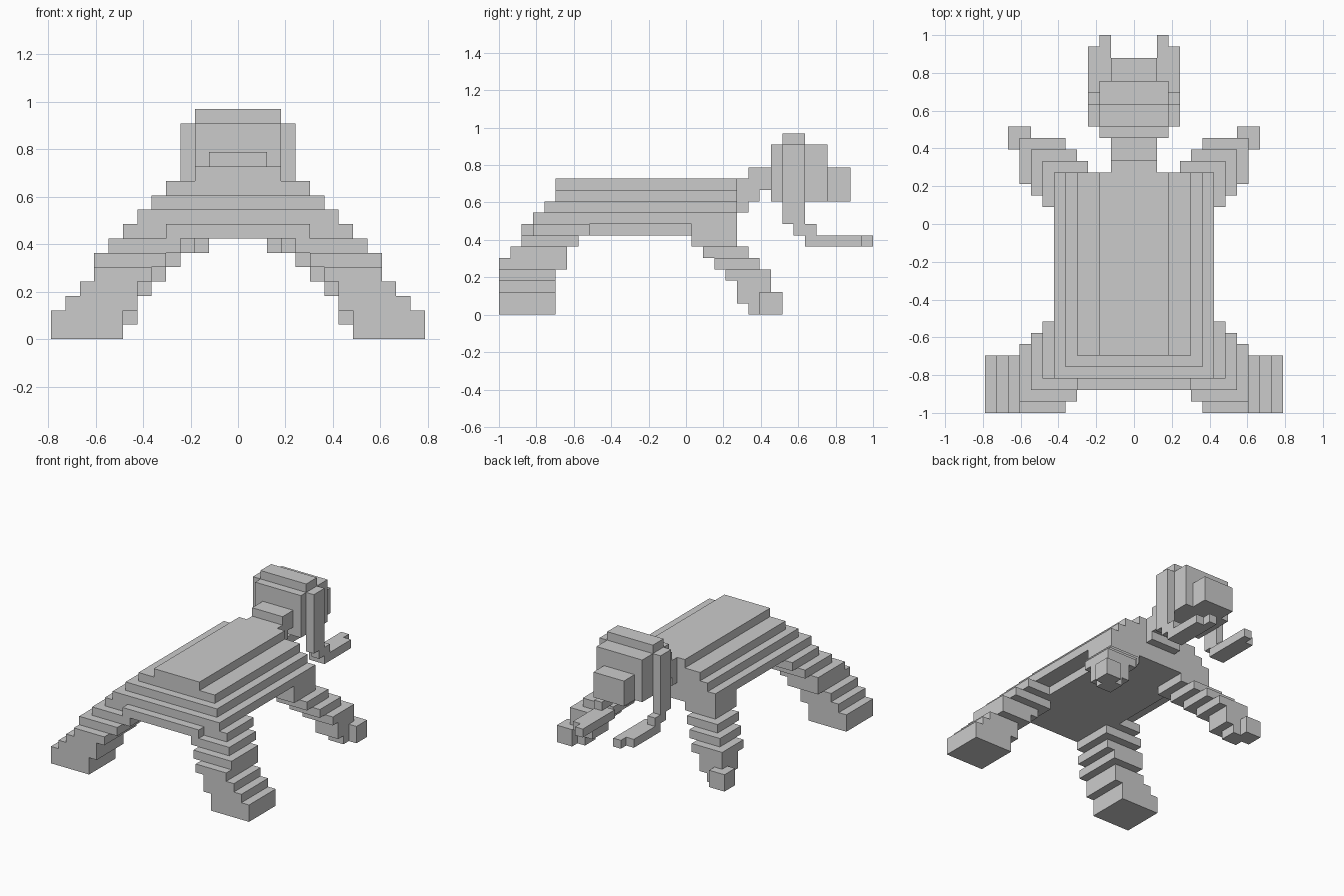
import bpy, bmesh

if "Cube" in bpy.data.objects:
    bpy.data.objects.remove(bpy.data.objects["Cube"])

U = 2 / 33  # size of one block; the model is 33 blocks long


def blocks(name, boxes, mirror=False):
    """Join boxes given in block units: x0, x1, y0, y1, z0, z1 (y counted from the front)."""
    bm = bmesh.new()
    for x0, x1, y0, y1, z0, z1 in boxes:
        verts = bmesh.ops.create_cube(bm, size=1)["verts"]
        for v in verts:
            v.co = ((x0 + (v.co.x + 0.5) * (x1 - x0)) * U,
                    (y0 + (v.co.y + 0.5) * (y1 - y0)) * U - 1,
                    (z0 + (v.co.z + 0.5) * (z1 - z0)) * U)
    mesh = bpy.data.meshes.new(name)
    bm.to_mesh(mesh)
    bm.free()
    obj = bpy.data.objects.new(name, mesh)
    bpy.context.collection.objects.link(obj)
    if mirror:
        mod = obj.modifiers.new("Mirror", "MIRROR")
        mod.use_mirror_merge = False
    return obj


# Stepped body: half width, front end, layer height
layers = [(5, 2, 7), (7, 3, 8), (6, 4, 9), (5, 5, 10), (3, 5, 11)]
blocks("body", [(-w, w, y, 21, z, z + 1) for w, y, z in layers])

# Neck rising to the head
blocks("neck", [(-2, 2, 21, 22, 9, 12), (-2, 2, 22, 23, 10, 13), (-2, 2, 23, 24, 11, 13)])

# Head with crown ridge and snout
blocks("head", [(-3, 3, 24, 29, 10, 15), (-3, 3, 25, 27, 15, 16)])
blocks("snout", [(-2, 2, 29, 31, 10, 13)])

# Curved horns hanging beside the head and pointing to the back
blocks("horn", [(3, 4, 25, 27, 8, 15), (3, 4, 26, 28, 7, 8),
                (2, 4, 27, 32, 6, 7), (2, 3, 32, 33, 6, 7)], mirror=True)

# Thick legs at the front end
blocks("thick_leg", [(5, 8, 3, 8, 7, 8), (4, 9, 2, 7, 6, 7), (5, 10, 1, 6, 5, 6),
                     (6, 10, 0, 6, 4, 5), (7, 11, 0, 5, 3, 4), (7, 12, 0, 5, 2, 3),
                     (8, 13, 0, 5, 0, 2)], mirror=True)

# Slim legs at the head end, each with a small foot
blocks("slim_leg", [(5, 7, 17, 21, 7, 8), (3, 7, 17, 21, 6, 7), (4, 8, 18, 22, 5, 6),
                    (5, 9, 19, 23, 4, 5), (6, 10, 20, 24, 3, 4), (7, 10, 21, 24, 1, 3),
                    (8, 9, 22, 24, 0, 1), (9, 10, 22, 23, 0, 1)], mirror=True)
blocks("slim_foot", [(9, 11, 23, 25, 0, 2)], mirror=True)
